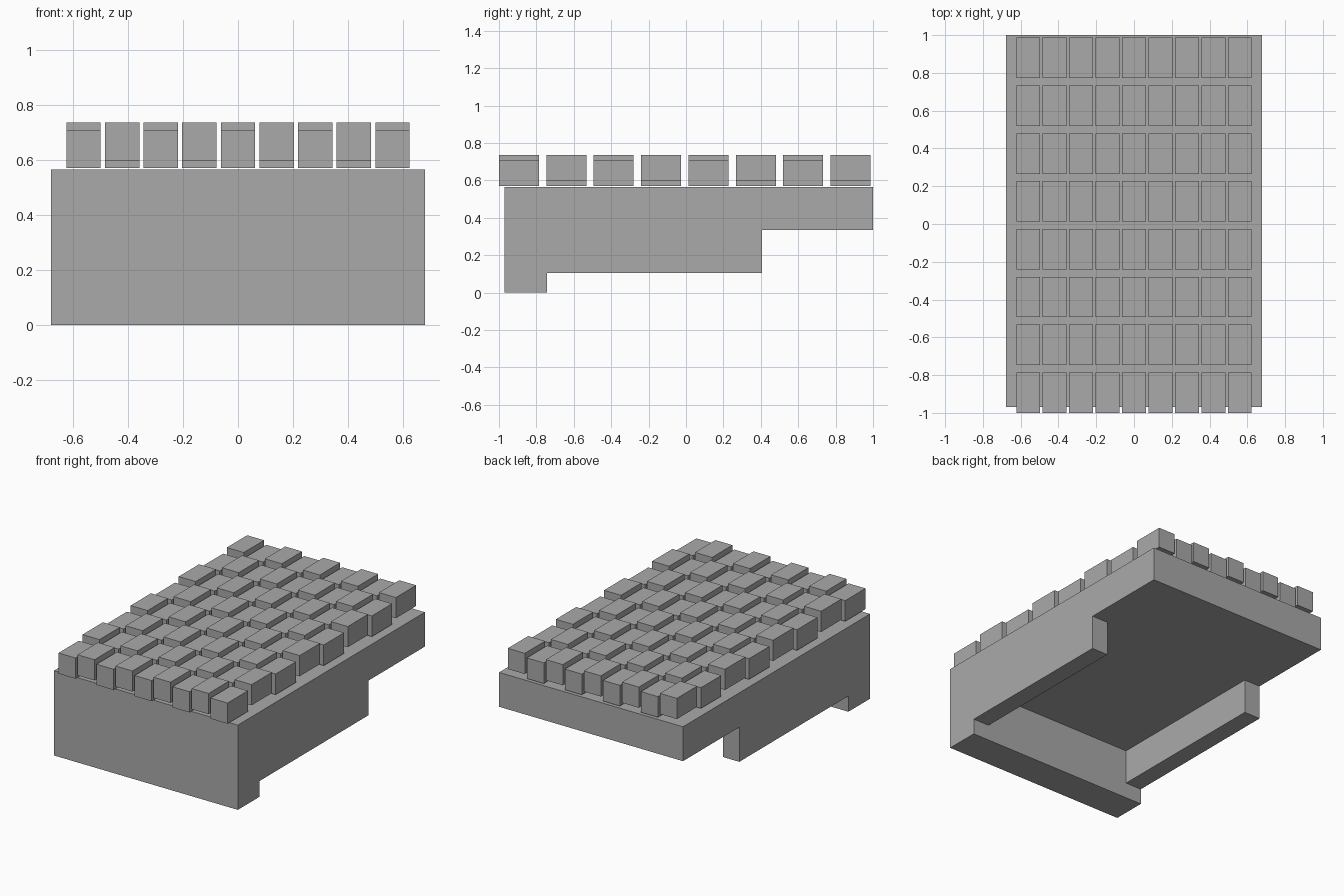
import bpy
import bmesh
from mathutils import Matrix, Vector

default_cube = bpy.data.objects.get("Cube")
if default_cube:
    bpy.data.objects.remove(default_cube, do_unlink=True)

# Single grey material
GREY = (0.4, 0.4, 0.4, 1.0)
grey = bpy.data.materials.new("plain grey")
grey.use_nodes = True
grey.diffuse_color = GREY
grey.node_tree.nodes["Principled BSDF"].inputs["Base Color"].default_value = GREY


def finish(name, bm):
    """Turn a bmesh into a flat-shaded grey object."""
    bmesh.ops.recalc_face_normals(bm, faces=bm.faces)
    mesh = bpy.data.meshes.new(name)
    bm.to_mesh(mesh)
    bm.free()
    mesh.materials.append(grey)
    obj = bpy.data.objects.new(name, mesh)
    bpy.context.collection.objects.link(obj)
    return obj


def box(name, low, high):
    low, high = Vector(low), Vector(high)
    bm = bmesh.new()
    placing = Matrix.Translation((low + high) / 2) @ Matrix.Diagonal((*(high - low), 1))
    bmesh.ops.create_cube(bm, size=1, matrix=placing)
    return finish(name, bm)


# Body: stepped side profile extruded across the width
HALF_WIDTH, WALL = 0.678, 0.12
FRONT, LIP, STEP, BACK = -0.97, -0.742, 0.407, 1.0
RIM, CEILING, TOP = 0.105, 0.336, 0.565
profile = [(FRONT, 0), (LIP, 0), (LIP, RIM), (STEP, RIM),
           (STEP, CEILING), (BACK, CEILING), (BACK, TOP), (FRONT, TOP)]
bm = bmesh.new()
side = bm.faces.new([bm.verts.new((-HALF_WIDTH, y, z)) for y, z in profile])
grown = bmesh.ops.extrude_face_region(bm, geom=[side], use_keep_orig=True)
bmesh.ops.translate(bm, vec=(2 * HALF_WIDTH, 0, 0),
                    verts=[v for v in grown["geom"] if isinstance(v, bmesh.types.BMVert)])
body = finish("body", bm)

# Hollow underneath, open at the back
inner = HALF_WIDTH - WALL
cutter = box("hollow_cutter", (-inner, LIP, -0.1), (inner, STEP + 0.2, CEILING))
cutter.hide_render = True
cut = body.modifiers.new("hollow", "BOOLEAN")
cut.operation, cut.solver, cut.object = "DIFFERENCE", "EXACT", cutter
bpy.context.view_layer.objects.active = body
bpy.ops.object.modifier_apply(modifier=cut.name)
bpy.data.objects.remove(cutter, do_unlink=True)

# Keys: a grid of blocks, every second one raised
COLUMNS, ROWS = 9, 8
PITCH_X, PITCH_Y = 0.1402, 0.2532
SIZE = Vector((0.125, 0.214, 0.138))
for row in range(ROWS):
    for column in range(COLUMNS):
        raised = (row + column) % 2
        low = Vector(((column - (COLUMNS - 1) / 2) * PITCH_X - SIZE.x / 2,
                      -1 + row * PITCH_Y,
                      0.571 + 0.026 * raised))
        box(f"block_row_{row + 1}_column_{column + 1}", low, low + SIZE)
